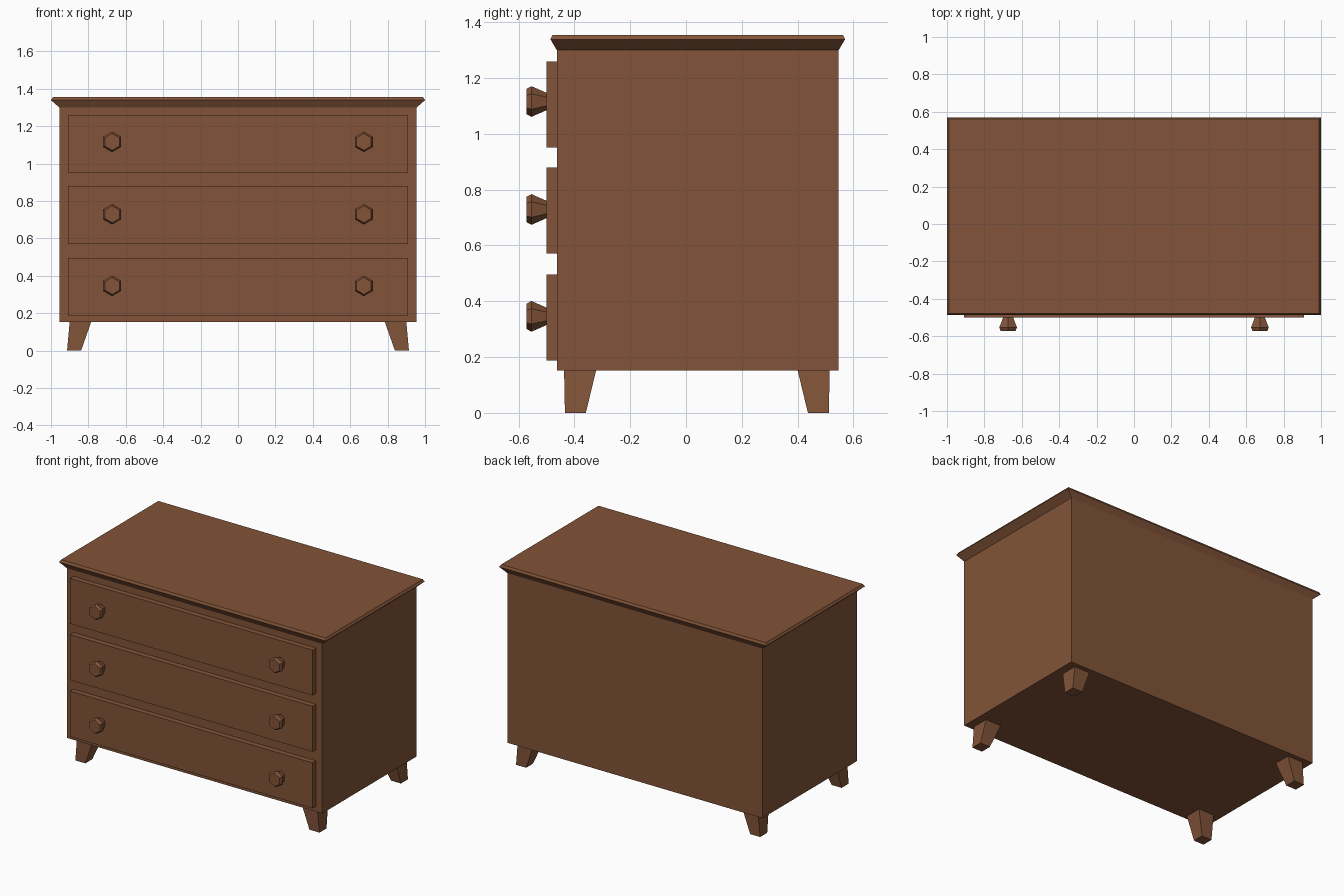
import bpy, bmesh, math

if "Cube" in bpy.data.objects:
    bpy.data.objects.remove(bpy.data.objects["Cube"])

wood = bpy.data.materials.new("brown wood")
wood.diffuse_color = (0.223, 0.088, 0.040, 1)
wood.use_nodes = True
wood.node_tree.nodes["Principled BSDF"].inputs["Base Color"].default_value = wood.diffuse_color


def loft(name, rings, smooth_sides=False):
    """Closed solid through rings with equal point counts."""
    bm = bmesh.new()
    vs = [[bm.verts.new(p) for p in r] for r in rings]
    n = len(rings[0])
    for a, b in zip(vs, vs[1:]):
        for i in range(n):
            f = bm.faces.new((a[i], a[(i + 1) % n], b[(i + 1) % n], b[i]))
            f.smooth = smooth_sides
    bm.faces.new(vs[0])
    bm.faces.new(vs[-1])
    bmesh.ops.recalc_face_normals(bm, faces=bm.faces)
    me = bpy.data.meshes.new(name)
    bm.to_mesh(me)
    bm.free()
    me.materials.append(wood)
    ob = bpy.data.objects.new(name, me)
    bpy.context.collection.objects.link(ob)
    return ob


def rect(x0, x1, y0, y1, z):
    return [(x0, y0, z), (x1, y0, z), (x1, y1, z), (x0, y1, z)]


# Cabinet body
loft("cabinet_body", [rect(-0.955, 0.955, -0.463, 0.547, z) for z in (0.152, 1.30)])

# Flared top board
loft("top_board", [rect(-0.955, 0.955, -0.463, 0.547, 1.30),
                   rect(-1.0, 1.0, -0.486, 0.570, 1.339),
                   rect(-0.99, 0.99, -0.478, 0.562, 1.355)])

# Three drawers, each with two hexagonal knobs
for k, (z0, z1, zk) in enumerate([(0.188, 0.496, 0.346), (0.571, 0.879, 0.729),
                                  (0.952, 1.259, 1.116)]):
    loft(f"drawer_front_{k + 1}", [rect(-0.908, 0.908, -0.50, -0.455, z) for z in (z0, z1)])
    for side, sx in (("left", -1), ("right", 1)):
        profile = [(-0.495, 0.029), (-0.554, 0.055), (-0.572, 0.045)]
        rings = [[(sx * 0.673 + r * math.sin(i * math.pi / 3), y,
                   zk + r * math.cos(i * math.pi / 3)) for i in range(6)]
                 for y, r in profile]
        knob = loft(f"knob_{k + 1}_{side}", rings)

# Tapered legs splayed sideways
for side, sx in (("left", -1), ("right", 1)):
    for pos, bottom, top in (("front", (-0.434, -0.359), (-0.437, -0.322)),
                             ("back", (0.437, 0.512), (0.400, 0.515))):
        loft(f"{pos}_leg_{side}", [rect(sx * 0.839, sx * 0.914, *bottom, 0),
                                   rect(sx * 0.785, sx * 0.900, *top, 0.153)])
